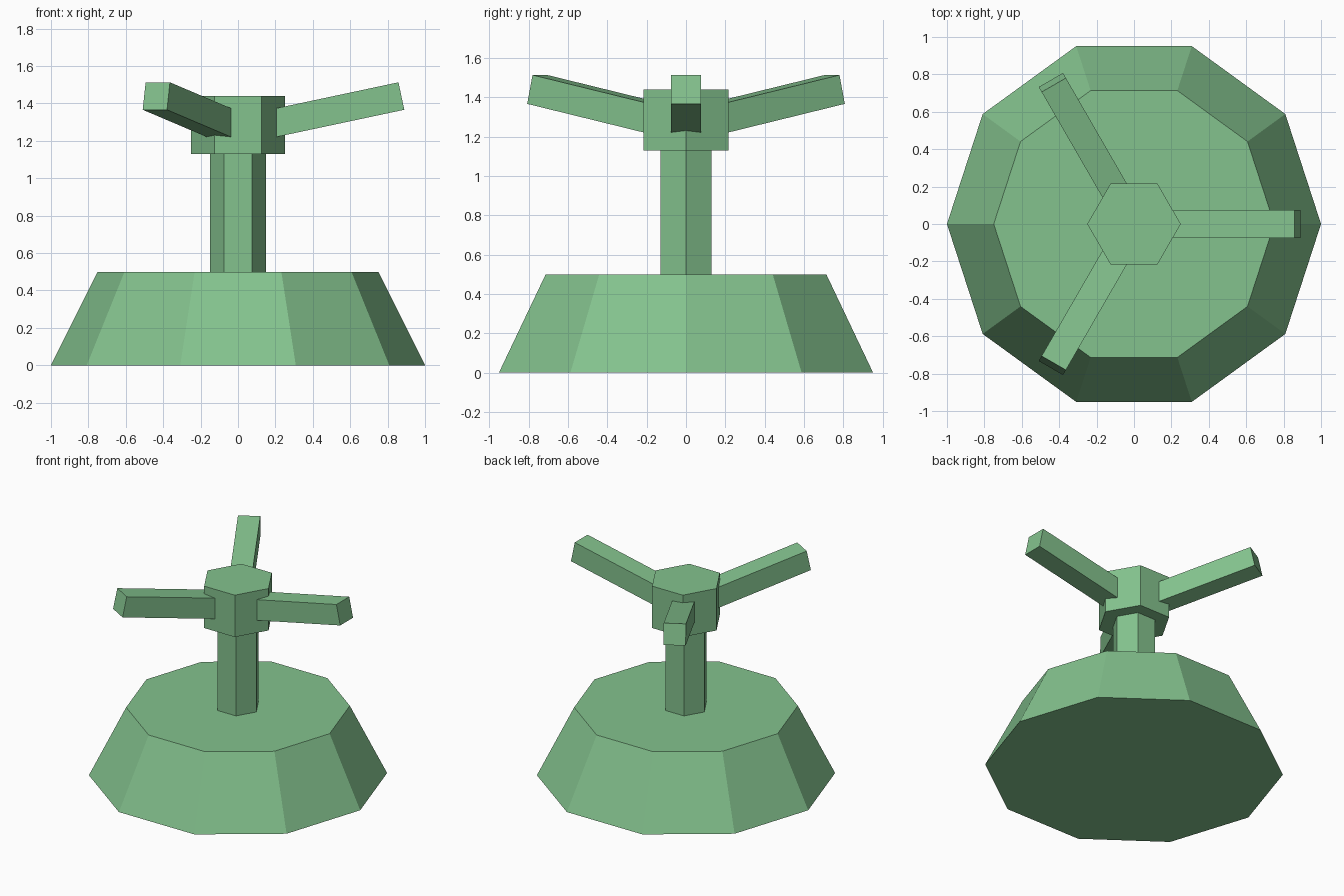
import bpy
import bmesh
from math import cos, sin, pi, radians
from mathutils import Matrix, Vector

cube = bpy.data.objects.get("Cube")
if cube:
    bpy.data.objects.remove(cube, do_unlink=True)

# Single flat green
green = bpy.data.materials.new("soft green")
green.use_nodes = True
colour = (0.23, 0.54, 0.27, 1)
green.diffuse_color = colour
green.node_tree.nodes["Principled BSDF"].inputs["Base Color"].default_value = colour


def finish(bm, name):
    bmesh.ops.recalc_face_normals(bm, faces=bm.faces)
    mesh = bpy.data.meshes.new(name)
    bm.to_mesh(mesh)
    bm.free()
    mesh.materials.append(green)
    obj = bpy.data.objects.new(name, mesh)
    bpy.context.collection.objects.link(obj)
    return obj


def frustum(name, sides, r_bottom, r_top, z_bottom, z_top):
    """Closed tapered prism with a corner on +x."""
    bm = bmesh.new()
    rings = []
    for r, z in ((r_bottom, z_bottom), (r_top, z_top)):
        rings.append([bm.verts.new((r * cos(2 * pi * i / sides),
                                    r * sin(2 * pi * i / sides), z))
                      for i in range(sides)])
    low, high = rings
    bm.faces.new(low[::-1])
    bm.faces.new(high)
    for i in range(sides):
        j = (i + 1) % sides
        bm.faces.new((low[i], low[j], high[j], high[i]))
    return finish(bm, name)


def arm(name, turn):
    """Square bar rising outward from inside the hub."""
    start, end, thick = 0.12, 0.893, 0.15
    bm = bmesh.new()
    bmesh.ops.create_cube(bm, size=1)
    bmesh.ops.scale(bm, vec=(end - start, thick, thick), verts=bm.verts)
    bmesh.ops.translate(bm, vec=((start + end) / 2, 0, 0), verts=bm.verts)
    place = (Matrix.Rotation(turn, 4, 'Z')
             @ Matrix.Translation(Vector((0, 0, 1.254)))
             @ Matrix.Rotation(radians(-12), 4, 'Y'))
    bmesh.ops.transform(bm, matrix=place, verts=bm.verts)
    return finish(bm, name)


# Base, post and hub
frustum("base", 10, 1, 0.75, 0, 0.5)
frustum("post", 6, 0.15, 0.15, 0.5, 1.13)
frustum("hub", 6, 0.25, 0.25, 1.13, 1.44)

# Three arms, evenly spaced
for i, side in enumerate(("left", "back_right", "front_right")):
    arm(side + "_arm", 2 * pi * i / 3)
